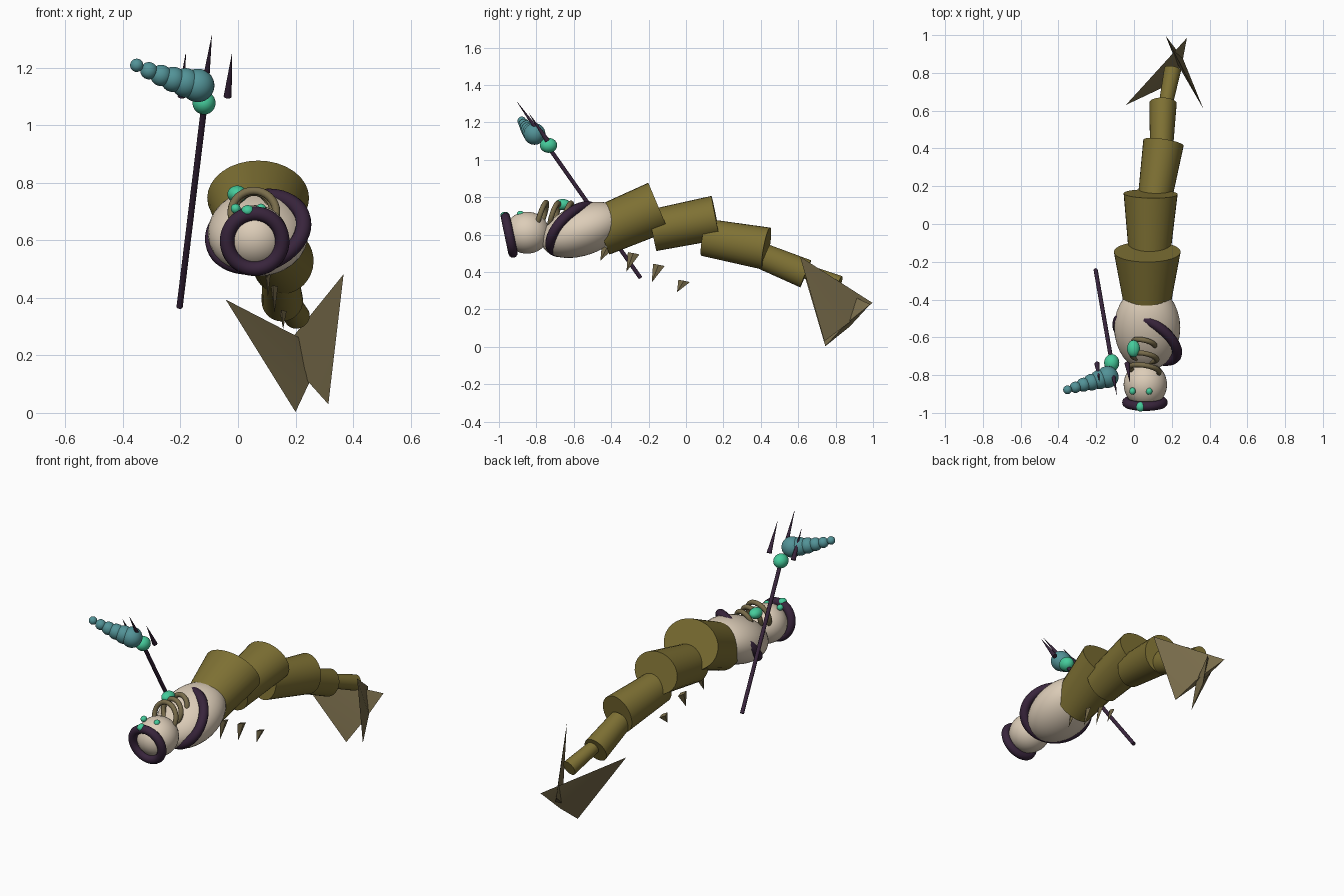
import bpy, bmesh, math
from mathutils import Vector, Matrix

cube = bpy.data.objects.get("Cube")
if cube:
    bpy.data.objects.remove(cube)


def material(name, rgb):
    m = bpy.data.materials.new(name)
    m.use_nodes = True
    m.diffuse_color = (*rgb, 1)
    m.node_tree.nodes["Principled BSDF"].inputs["Base Color"].default_value = (*rgb, 1)
    return m


olive = material("olive", (0.21, 0.165, 0.034))
cream = material("cream", (0.72, 0.61, 0.48))
plum = material("dark plum", (0.04, 0.018, 0.045))
green = material("jewel green", (0.06, 0.6, 0.33))
teal = material("teal", (0.085, 0.29, 0.31))
brown = material("fin brown", (0.19, 0.15, 0.07))


def finish(name, bm, mat, smooth=40):
    bmesh.ops.recalc_face_normals(bm, faces=bm.faces[:])
    mesh = bpy.data.meshes.new(name)
    bm.to_mesh(mesh)
    bm.free()
    mesh.materials.append(mat)
    obj = bpy.data.objects.new(name, mesh)
    bpy.context.collection.objects.link(obj)
    bpy.ops.object.select_all(action='DESELECT')
    obj.select_set(True)
    bpy.context.view_layer.objects.active = obj
    bpy.ops.object.shade_smooth_by_angle(angle=math.radians(smooth))
    return obj


def ball(name, mat, center, radii, tilt=0):
    bm = bmesh.new()
    m = (Matrix.Translation(center) @ Matrix.Rotation(math.radians(tilt), 4, 'X')
         @ Matrix.Diagonal((*radii, 1)))
    bmesh.ops.create_uvsphere(bm, u_segments=32, v_segments=20, radius=1, matrix=m)
    return finish(name, bm, mat)


def loft(name, mat, p0, p1, r0, r1, sides=32):
    """Tapered tube with elliptical ends; each r is (sideways, upward)."""
    p0, p1 = Vector(p0), Vector(p1)
    axis = (p1 - p0).normalized()
    side = axis.cross(Vector((0, 0, 1))).normalized()
    up = side.cross(axis)
    bm = bmesh.new()
    rings = []
    for p, (a, b) in ((p0, r0), (p1, r1)):
        rings.append([bm.verts.new(p + side * a * math.cos(t) + up * b * math.sin(t))
                      for t in (math.tau * i / sides for i in range(sides))])
    for i in range(sides):
        j = (i + 1) % sides
        bm.faces.new((rings[0][i], rings[0][j], rings[1][j], rings[1][i]))
    for ring in rings:
        bm.faces.new(ring)
    return finish(name, bm, mat)


def hoop(name, mat, center, u, v, minor, n=48, k=12):
    """Torus whose centre line is spanned by the half axes u and v."""
    center, u, v = Vector(center), Vector(u), Vector(v)
    normal = u.cross(v).normalized()
    bm = bmesh.new()
    grid = []
    for i in range(n):
        t = math.tau * i / n
        out = u * math.cos(t) + v * math.sin(t)
        d = out.normalized()
        grid.append([bm.verts.new(center + out + minor * (d * math.cos(s) + normal * math.sin(s)))
                     for s in (math.tau * j / k for j in range(k))])
    for i in range(n):
        for j in range(k):
            a, b = grid[i], grid[(i + 1) % n]
            bm.faces.new((a[j], b[j], b[(j + 1) % k], a[(j + 1) % k]))
    return finish(name, bm, mat, 60)


def blade(name, mat, tip, a, b, thick):
    """Thin four sided spike: a tip and a diamond base from a to b."""
    tip, a, b = Vector(tip), Vector(a), Vector(b)
    normal = (a - tip).cross(b - tip).normalized() * thick
    mid = (a + b) / 2
    bm = bmesh.new()
    top = bm.verts.new(tip)
    base = [bm.verts.new(p) for p in (a, mid + normal, b, mid - normal)]
    for i in range(4):
        bm.faces.new((top, base[i], base[(i + 1) % 4]))
    bm.faces.new(base)
    return finish(name, bm, mat, 30)


# Head with face ring, eyes and brow jewel
ball("head", cream, (0.06, -0.85, 0.61), (0.115, 0.12, 0.112))
hoop("face_ring", plum, (0.058, -0.945, 0.597), (0.096, 0, 0), (0, -0.02, 0.096), 0.025)
for side, x in (("right", -0.008), ("left", 0.08)):
    ball(side + "_eye", green, (x, -0.885, 0.71), (0.017, 0.019, 0.017))
ball("brow_jewel", green, (0.034, -0.968, 0.702), (0.023, 0.025, 0.02))

# Torso, sash and chest jewel
ball("torso", cream, (0.07, -0.55, 0.625), (0.175, 0.235, 0.135), 20)
hoop("sash", plum, (0.07, -0.605, 0.63), (0.157, -0.085, 0.012), (0.02, 0.085, 0.122), 0.027)
ball("chest_jewel", green, (-0.003, -0.66, 0.76), (0.034, 0.045, 0.03))

# Necklace hoops
for i, (y, top, r) in enumerate(((-0.748, 0.772, 0.078), (-0.685, 0.768, 0.066), (-0.615, 0.768, 0.055))):
    tilt = Vector((0, 0.3, 0.95)) * r
    hoop(f"necklace_hoop_{i + 1}", brown, (0.055, y - tilt.y, top - tilt.z),
         (r, -0.012, 0), tilt, 0.014, 32)

# Tail of overlapping flared segments
tail = (
    ((0.07, -0.46, 0.615), (0.07, -0.147, 0.747), (0.118, 0.132), (0.177, 0.141)),
    ((0.082, -0.18, 0.622), (0.088, 0.16, 0.69), (0.108, 0.112), (0.143, 0.119)),
    ((0.105, 0.10, 0.585), (0.156, 0.43, 0.525), (0.088, 0.1), (0.108, 0.114)),
    ((0.146, 0.42, 0.48), (0.154, 0.64, 0.39), (0.062, 0.07), (0.072, 0.078)),
    ((0.165, 0.62, 0.41), (0.205, 0.82, 0.335), (0.036, 0.038), (0.045, 0.045)),
)
for i, segment in enumerate(tail):
    loft(f"tail_segment_{i + 1}", olive, *segment)

# Tail fins
blade("right_tail_fin", brown, (-0.043, 0.63, 0.394), (0.2, 0.745, 0.003), (0.28, 0.985, 0.227), 0.02)
blade("left_tail_fin", brown, (0.367, 0.61, 0.482), (0.314, 0.74, 0.03), (0.167, 0.997, 0.235), 0.02)

# Belly spikes
spikes = (((0.1, -0.42, 0.53), 0.07), ((0.104, -0.28, 0.5), 0.098),
          ((0.127, -0.145, 0.438), 0.094), ((0.157, -0.01, 0.352), 0.06))
for i, (base, drop) in enumerate(spikes):
    base = Vector(base)
    half = Vector((0.006, 0.031, -0.006))
    blade(f"belly_spike_{i + 1}", brown, base + Vector((0, -0.038, -drop)), base - half, base + half, 0.012)

# Trident: shaft, orb and prongs
loft("trident_shaft", plum, (-0.203, -0.243, 0.368), (-0.118, -0.73, 1.06), (0.011, 0.011), (0.011, 0.011), 16)
ball("trident_orb", green, (-0.118, -0.735, 1.077), (0.04, 0.046, 0.04))
prongs = (("right", (-0.196, -0.74, 1.1), (-0.182, -0.84, 1.248)),
          ("middle", (-0.115, -0.775, 1.13), (-0.091, -0.905, 1.312)),
          ("left", (-0.036, -0.74, 1.1), (-0.021, -0.84, 1.248)))
for side, base, tip in prongs:
    loft(side + "_prong", plum, base, tip, (0.014, 0.014), (0.0005, 0.0005), 16)

# Shell horn: a shrinking row of balls
for i in range(6):
    t = i / 5
    ball(f"shell_ball_{i + 1}", teal,
         (-0.14 - 0.212 * t, -0.81 - 0.068 * t, 1.138 + 0.04 * t + 0.03 * t * t),
         [0.058 - 0.035 * t] * 3)
